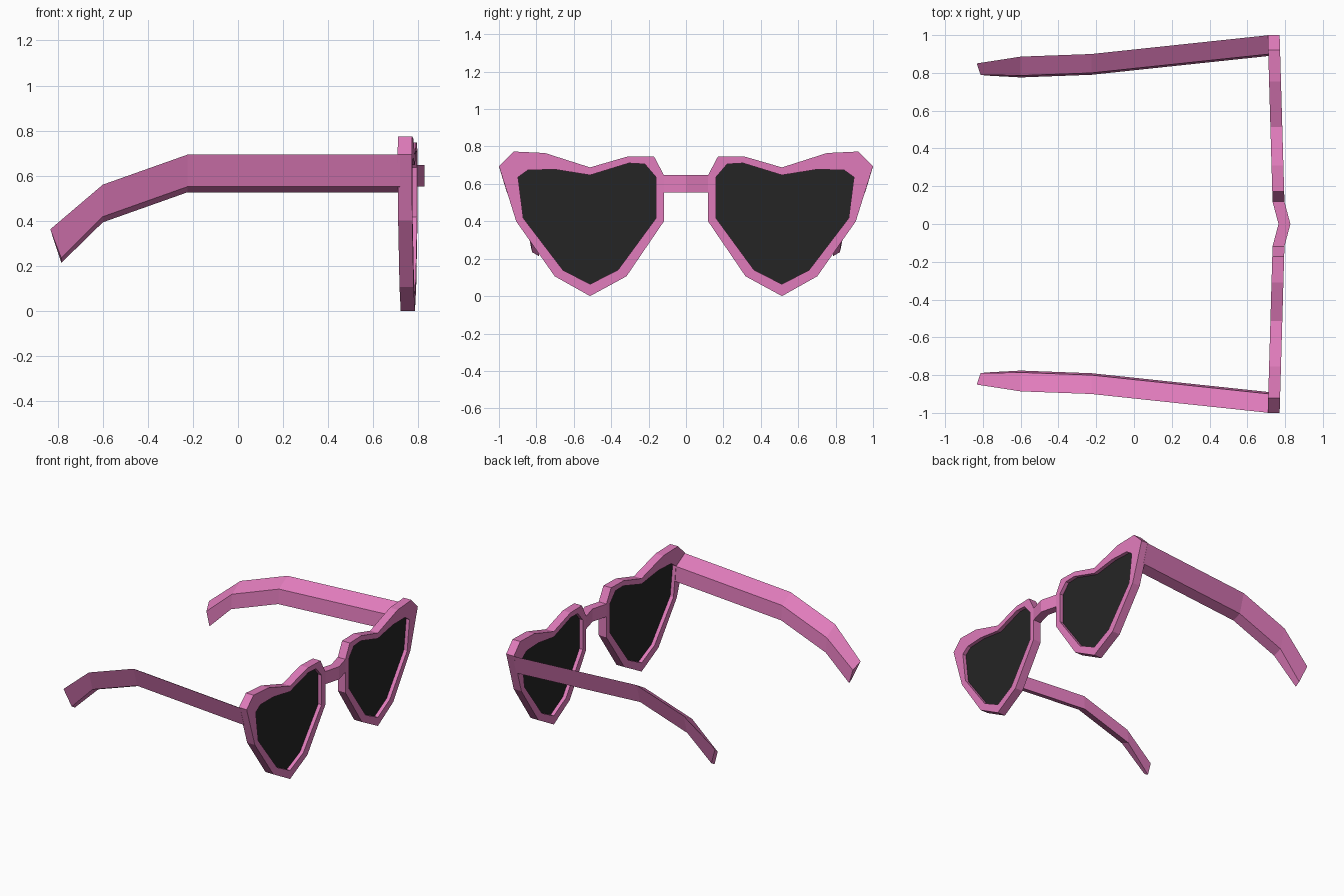
import bpy, bmesh

if "Cube" in bpy.data.objects:
    bpy.data.objects.remove(bpy.data.objects["Cube"])

def material(name, rgb):
    m = bpy.data.materials.new(name)
    m.diffuse_color = (*rgb, 1)
    m.use_nodes = True
    m.node_tree.nodes["Principled BSDF"].inputs["Base Color"].default_value = m.diffuse_color
    return m

PINK = material("pink_plastic", (0.75, 0.20, 0.50))
DARK = material("dark_lens", (0.018, 0.018, 0.018))
THICK = 0.063

def back_x(y):
    # the front piece wraps back slightly towards the hinges
    return 0.708 + (1 - y) * 0.029

def loft(name, sections, mat, closed=False, caps=True):
    """Skin equal-sized vertex rings; closed joins the last ring to the first."""
    bm = bmesh.new()
    rings = [[bm.verts.new(p) for p in s] for s in sections]
    pairs = list(zip(rings, rings[1:]))
    if closed:
        pairs.append((rings[-1], rings[0]))
    for a, b in pairs:
        n = len(a)
        for i in range(n):
            j = (i + 1) % n
            bm.faces.new((a[i], a[j], b[j], b[i]))
    if caps and not closed:
        bm.faces.new(rings[0])
        bm.faces.new(rings[-1])
    bmesh.ops.recalc_face_normals(bm, faces=bm.faces)
    me = bpy.data.meshes.new(name)
    bm.to_mesh(me)
    bm.free()
    me.materials.append(mat)
    ob = bpy.data.objects.new(name, me)
    bpy.context.collection.objects.link(ob)
    return ob

# Heart outlines (y, z): outside of the rim and lens opening
outer = [(.118, .40), (.118, .647), (.171, .747), (.31, .747), (.513, .688), (.754, .765),
         (.922, .773), (1.0, .695), (.908, .40), (.702, .106), (.513, 0), (.318, .106)]
inner = [(.16, .417), (.16, .636), (.22, .706), (.305, .711), (.513, .647), (.70, .677),
         (.845, .674), (.898, .636), (.87, .417), (.658, .139), (.513, .064), (.364, .139)]

# Temple cross-sections: outer top, inner top, inner bottom, outer bottom
def section(x, y, z):
    return [(x, y, z), (x, y - .10, z - .06), (x, y - .11, z - .167), (x, y - .043, z - .142)]

temple = [section(.718, 1.0, .693), section(-.225, .90, .693), section(-.60, .886, .56),
          [(-.833, .85, .362), (-.812, .79, .315), (-.784, .786, .213), (-.784, .823, .235)]]

for side, s in (("left", 1), ("right", -1)):
    def ring(outline, depth):
        return [(back_x(y) + depth, s * y, z) for y, z in outline]
    # Heart rim
    loft(side + "_rim", [ring(outer, 0), ring(outer, THICK), ring(inner, THICK), ring(inner, 0)],
         PINK, closed=True)
    # Dark lens set in the middle of the rim
    loft(side + "_lens", [ring(inner, .027), ring(inner, .036)], DARK)
    # Bent temple arm
    loft(side + "_temple", [[(x, s * y, z) for x, y, z in sec] for sec in temple], PINK)

# Nose bridge with a forward peak
def bridge_section(x, y):
    return [(x, y, .553), (x + THICK, y, .553), (x + THICK, y, .647), (x, y, .647)]

xb = back_x(.118)
loft("bridge", [bridge_section(xb, -.118), bridge_section(.765, 0), bridge_section(xb, .118)],
     PINK, caps=False)
